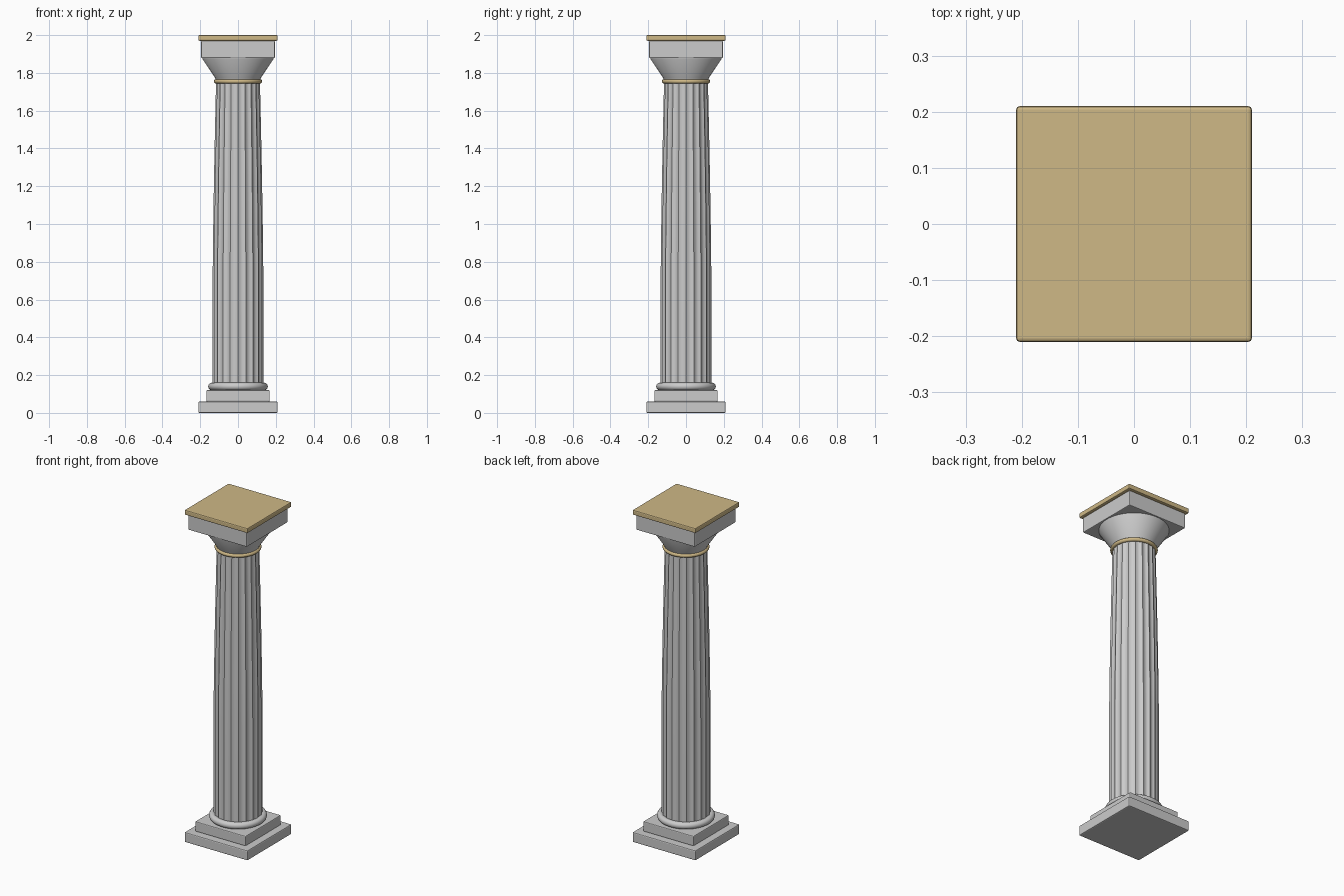
import bpy, bmesh, math

if "Cube" in bpy.data.objects:
    bpy.data.objects.remove(bpy.data.objects["Cube"])

gold = bpy.data.materials.new("gold")
gold.diffuse_color = (0.62, 0.48, 0.24, 1)
gold.use_nodes = True
gold.node_tree.nodes["Principled BSDF"].inputs["Base Color"].default_value = gold.diffuse_color


def finish(ob, name, mat=None, smooth=False):
    ob.name = name
    if mat:
        ob.data.materials.append(mat)
    if smooth:
        bpy.ops.object.select_all(action='DESELECT')
        ob.select_set(True)
        bpy.context.view_layer.objects.active = ob
        bpy.ops.object.shade_smooth_by_angle(angle=math.radians(35))
    return ob


def slab(name, half, z0, z1, bevel, mat=None):
    bpy.ops.mesh.primitive_cube_add(size=1, location=(0, 0, (z0 + z1) / 2))
    ob = bpy.context.object
    ob.scale = (2 * half, 2 * half, z1 - z0)
    bpy.ops.object.transform_apply(location=False, rotation=False, scale=True)
    m = ob.modifiers.new("bevel", 'BEVEL')
    m.width, m.segments = bevel, 2
    return finish(ob, name, mat)


def ring(name, major, minor, z, mat=None):
    bpy.ops.mesh.primitive_torus_add(major_radius=major, minor_radius=minor, location=(0, 0, z),
                                     major_segments=64, minor_segments=16)
    return finish(bpy.context.object, name, mat, True)


def lathe(name, profile, n, radius):
    # stacked rings; radius(r, i) shapes each ring
    bm = bmesh.new()
    rings = []
    for r, z in profile:
        row = []
        for i in range(n):
            a, q = 2 * math.pi * i / n, radius(r, i)
            row.append(bm.verts.new((q * math.cos(a), q * math.sin(a), z)))
        rings.append(row)
    for lo, hi in zip(rings, rings[1:]):
        for i in range(n):
            j = (i + 1) % n
            bm.faces.new((lo[i], lo[j], hi[j], hi[i]))
    bm.faces.new(rings[0][::-1])
    bm.faces.new(rings[-1])
    me = bpy.data.meshes.new(name)
    bm.to_mesh(me)
    bm.free()
    ob = bpy.data.objects.new(name, me)
    bpy.context.collection.objects.link(ob)
    return finish(ob, name, None, True)


# stepped base
slab("base_plinth", 0.21, 0.0, 0.06, 0.006)
slab("upper_plinth", 0.168, 0.06, 0.12, 0.005)
ring("base_torus", 0.138, 0.02, 0.14)

# fluted shaft with a swelling taper
FLUTES, STEPS = 20, 6
shaft = [(0.134, 0.12), (0.134, 0.45), (0.134, 0.75), (0.131, 1.0),
         (0.127, 1.25), (0.122, 1.5), (0.116, 1.76)]
lathe("fluted_shaft", shaft, FLUTES * STEPS,
      lambda r, i: r * (1 - 0.06 * math.sin(math.pi * (i % STEPS) / STEPS)))

# capital
ring("neck_ring", 0.117, 0.011, 1.755, gold)
lathe("echinus", [(0.116, 1.755), (0.122, 1.775), (0.189, 1.875), (0.189, 1.88)], 64, lambda r, i: r)
slab("abacus", 0.195, 1.878, 1.97, 0.005)
slab("top_cap", 0.21, 1.97, 2.0, 0.006, gold)
